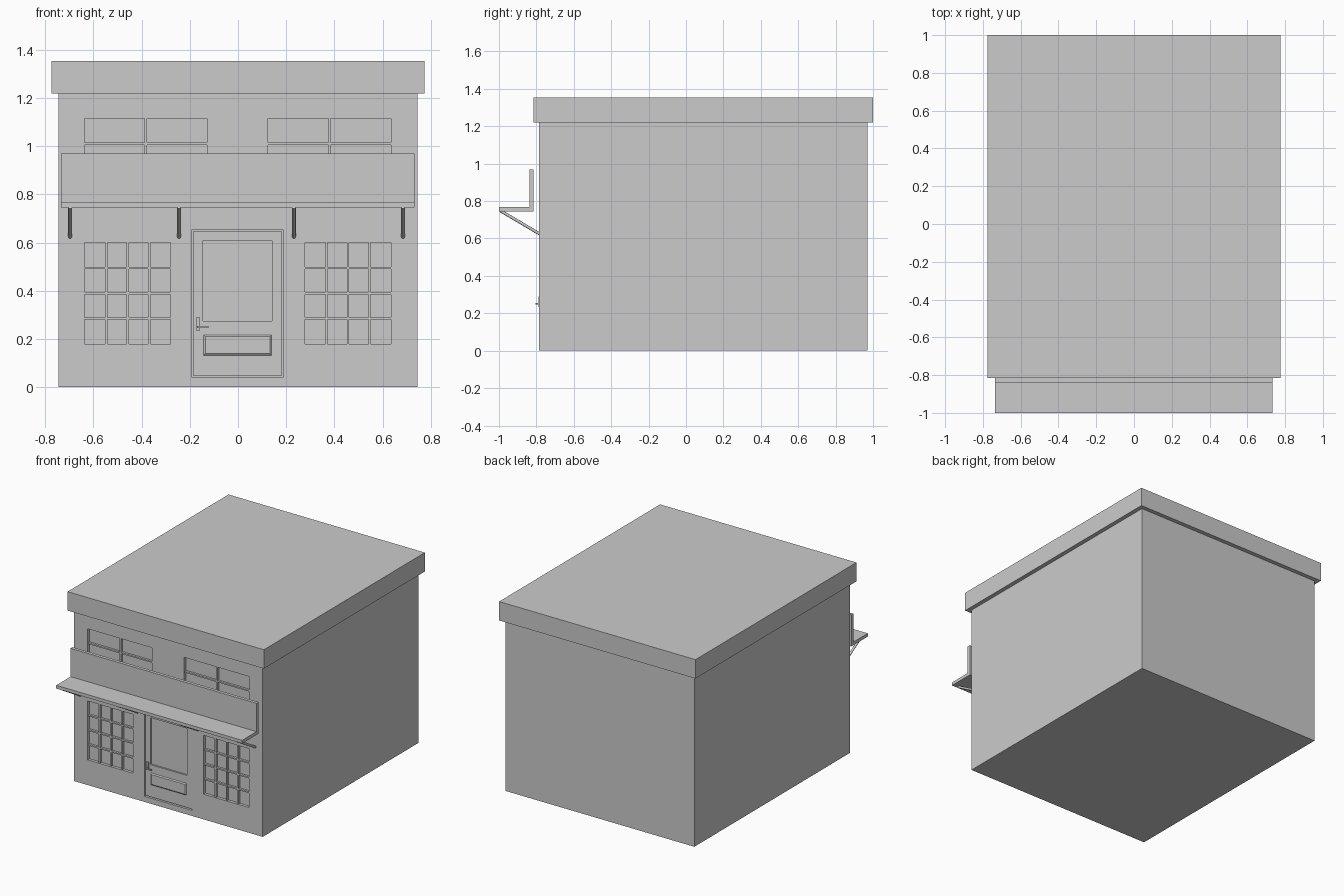
import bpy, bmesh
from mathutils import Vector

if "Cube" in bpy.data.objects:
    bpy.data.objects.remove(bpy.data.objects["Cube"])

FRONT = -0.785


def finish(name, bm):
    bmesh.ops.recalc_face_normals(bm, faces=bm.faces)
    mesh = bpy.data.meshes.new(name)
    bm.to_mesh(mesh)
    bm.free()
    ob = bpy.data.objects.new(name, mesh)
    bpy.context.collection.objects.link(ob)
    return ob


def boxes(name, specs):
    """One object from boxes given as (x0, x1, y0, y1, z0, z1)."""
    bm = bmesh.new()
    for x0, x1, y0, y1, z0, z1 in specs:
        vs = bmesh.ops.create_cube(bm, size=1)["verts"]
        for v in vs:
            v.co = ((x0 + x1) / 2 + v.co.x * (x1 - x0),
                    (y0 + y1) / 2 + v.co.y * (y1 - y0),
                    (z0 + z1) / 2 + v.co.z * (z1 - z0))
    return finish(name, bm)


def cut(target, specs):
    """Recess boxes into the target."""
    cutter = boxes(target.name + "_cutter", specs)
    cutter.hide_render = True
    mod = target.modifiers.new("recess", "BOOLEAN")
    mod.operation = "DIFFERENCE"
    mod.solver = "EXACT"
    mod.object = cutter
    bpy.context.view_layer.objects.active = target
    bpy.ops.object.modifier_apply(modifier=mod.name)
    bpy.data.objects.remove(cutter)


def bars(name, x0, x1, z0, z1, cols, rows, w=0.01):
    """Glazing bars dividing a window into cols by rows panes."""
    y0, y1 = FRONT + 0.004, FRONT + 0.025
    specs = []
    for i in range(1, cols):
        x = x0 + (x1 - x0) * i / cols
        specs.append((x - w / 2, x + w / 2, y0, y1, z0, z1))
    for i in range(1, rows):
        z = z0 + (z1 - z0) * i / rows
        specs.append((x0, x1, y0 + 0.001, y1, z - w / 2, z + w / 2))
    return boxes(name, specs)


# Walls with window and door recesses
windows = {
    "upper_left": (-0.637, -0.128, 0.905, 1.115, 2, 2),
    "upper_right": (0.125, 0.635, 0.905, 1.115, 2, 2),
    "lower_left": (-0.637, -0.28, 0.18, 0.60, 4, 4),
    "lower_right": (0.278, 0.635, 0.18, 0.60, 4, 4),
}
walls = boxes("walls", [(-0.745, 0.745, FRONT, 0.97, 0, 1.22)])
cut(walls, [(a, b, -0.9, FRONT + 0.02, c, d) for a, b, c, d, _, _ in windows.values()]
    + [(-0.19, 0.187, -0.9, FRONT + 0.03, 0.04, 0.655)])
for key, spec in windows.items():
    bars(key + "_window_bars", *spec)

# Roof slab
boxes("roof", [(-0.775, 0.775, -0.815, 1.0, 1.22, 1.355)])

# Door with recessed glass
door = boxes("door", [(-0.184, 0.181, FRONT + 0.006, FRONT + 0.03, 0.046, 0.649)])
cut(door, [(-0.145, 0.142, -0.9, FRONT + 0.018, 0.275, 0.61)])

# Raised bevelled panel low on the door
bm = bmesh.new()
rings = []
for y, inset in ((FRONT + 0.008, 0), (FRONT, 0.01)):
    x0, x1, z0, z1 = -0.145 + inset, 0.142 - inset, 0.13 + inset, 0.22 - inset
    rings.append([bm.verts.new((x, y, z)) for x, z in ((x0, z0), (x1, z0), (x1, z1), (x0, z1))])
for ring in rings:
    bm.faces.new(ring)
for i in range(4):
    j = (i + 1) % 4
    bm.faces.new((rings[0][i], rings[0][j], rings[1][j], rings[1][i]))
finish("door_panel", bm)

# Door handle: back plate, stem and lever
boxes("door_handle", [
    (-0.174, -0.158, FRONT - 0.003, FRONT + 0.008, 0.235, 0.29),
    (-0.170, -0.162, FRONT - 0.018, FRONT, 0.246, 0.254),
    (-0.170, -0.122, FRONT - 0.020, FRONT - 0.012, 0.246, 0.254)])

# Canopy and sign board, one L-shaped profile
bm = bmesh.new()
profile = [(-1.0, 0.745), (-0.815, 0.745), (-0.815, 0.97),
           (-0.838, 0.97), (-0.838, 0.768), (-1.0, 0.768)]
face = bm.faces.new([bm.verts.new((-0.735, y, z)) for y, z in profile])
ext = bmesh.ops.extrude_face_region(bm, geom=[face])
bmesh.ops.translate(bm, vec=(1.468, 0, 0),
                    verts=[g for g in ext["geom"] if isinstance(g, bmesh.types.BMVert)])
finish("sign_canopy", bm)

# Slanted round rods holding up the canopy
for n, x in enumerate((-0.697, -0.245, 0.232, 0.685), 1):
    a, b = Vector((x, -0.992, 0.748)), Vector((x, -0.78, 0.623))
    bpy.ops.mesh.primitive_cylinder_add(vertices=12, radius=0.008, depth=(b - a).length,
                                        location=(a + b) / 2,
                                        rotation=(b - a).to_track_quat("Z", "X").to_euler())
    rod = bpy.context.object
    rod.name = f"canopy_rod_{n}"
    bpy.ops.object.shade_smooth_by_angle()
